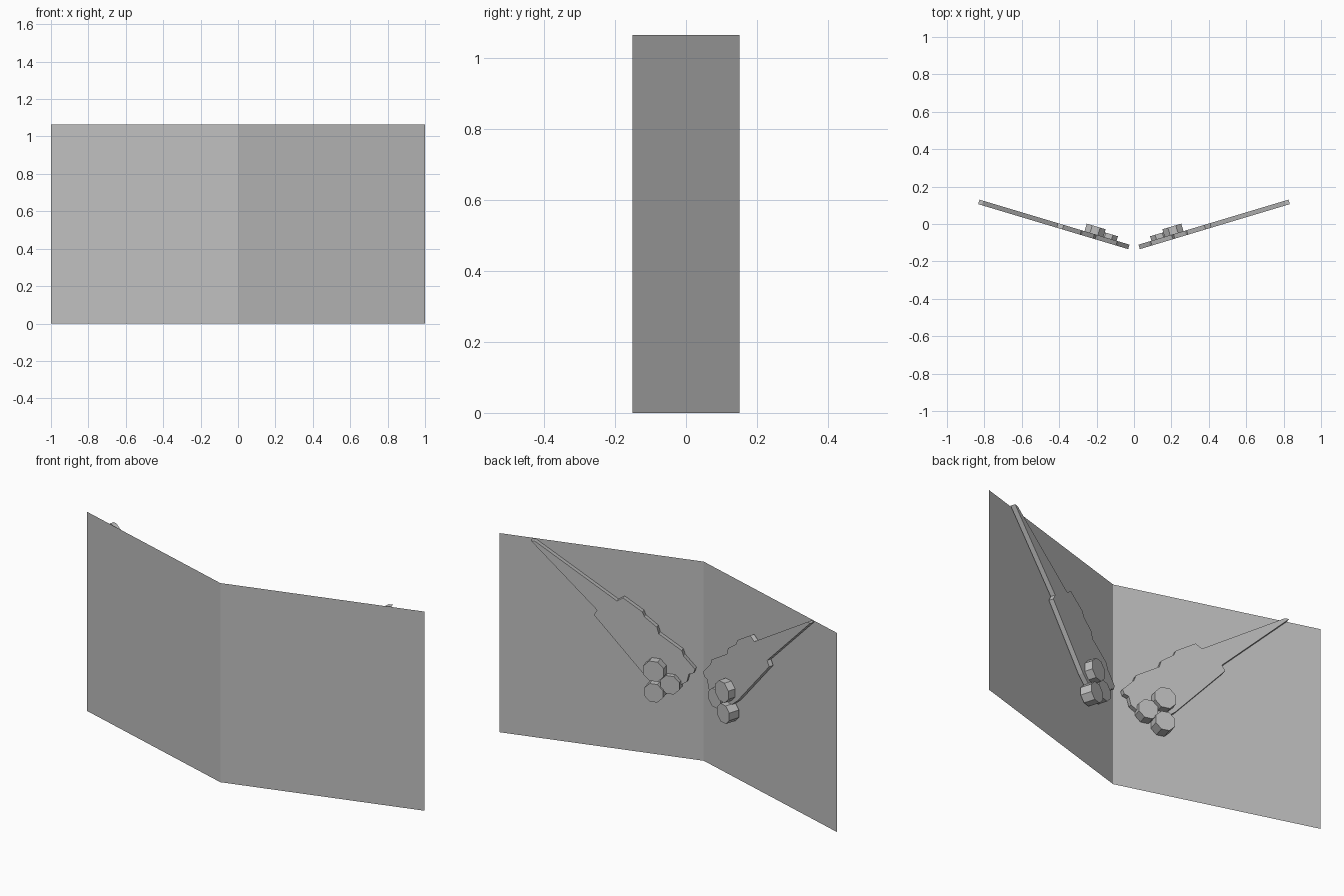
import bpy
import bmesh
import math

HEIGHT = 1.065
DEPTH = 0.15          # the folded panel spans -DEPTH..DEPTH in y
LEAN = math.atan(2 * DEPTH)

cube = bpy.data.objects.get("Cube")
if cube:
    bpy.data.objects.remove(cube, do_unlink=True)

grey = bpy.data.materials.new("plain grey")
grey.use_nodes = True
colour = (0.52, 0.52, 0.52, 1)
grey.diffuse_color = colour
grey.node_tree.nodes["Principled BSDF"].inputs["Base Color"].default_value = colour


def on_panel(x, z, offset):
    """Point at x, z on the left leaf, raised off its back by offset."""
    return (x - math.sin(LEAN) * offset,
            2 * DEPTH * x - DEPTH + math.cos(LEAN) * offset, z)


def finish(name, bm, mirrored=True):
    mesh = bpy.data.meshes.new(name)
    bm.to_mesh(mesh)
    bm.free()
    mesh.materials.append(grey)
    obj = bpy.data.objects.new(name, mesh)
    bpy.context.collection.objects.link(obj)
    if mirrored:
        mod = obj.modifiers.new("other side", 'MIRROR')
        mod.use_mirror_merge = False
    return obj


def slab(name, outline, low, high):
    """Extrude an outline lying on the leaf from one offset to another."""
    bm = bmesh.new()
    bottom = [bm.verts.new(on_panel(x, z, low)) for x, z in outline]
    top = [bm.verts.new(on_panel(x, z, high)) for x, z in outline]
    bm.faces.new(bottom)
    bm.faces.new(top)
    for i in range(len(outline)):
        j = (i + 1) % len(outline)
        bm.faces.new((bottom[i], bottom[j], top[j], top[i]))
    bmesh.ops.recalc_face_normals(bm, faces=bm.faces)
    return finish(name, bm)


def drum(name, x, z, radius, high, sides=8):
    ring = [(x + radius * math.cos(LEAN) * math.cos(a), z + radius * math.sin(a))
            for a in (math.tau * (i + 0.5) / sides for i in range(sides))]
    return slab(name, ring, 0.006, high)


# Thin folded panel
bm = bmesh.new()
fold = [(-1, DEPTH), (0, -DEPTH), (1, DEPTH)]
low = [bm.verts.new((x, y, 0)) for x, y in fold]
high = [bm.verts.new((x, y, HEIGHT)) for x, y in fold]
for i in range(2):
    bm.faces.new((low[i], low[i + 1], high[i + 1], high[i]))
finish("folded_panel", bm, mirrored=False)

# Stepped wing-shaped plate on the back of each leaf
wing = [(0.835, 1.063), (0.815, 1.063), (0.415, 0.805), (0.385, 0.826),
        (0.29, 0.765), (0.28, 0.74), (0.22, 0.695), (0.21, 0.66),
        (0.098, 0.588), (0.088, 0.559), (0.033, 0.498), (0.04, 0.476),
        (0.063, 0.467), (0.073, 0.424), (0.107, 0.401), (0.148, 0.375),
        (0.225, 0.385), (0.288, 0.438), (0.527, 0.713), (0.512, 0.741)]
slab("wing_plate", wing, 0.006, 0.031)

# Three short drums by the inner end of the plate
drum("upper_drum", 0.223, 0.476, 0.057, 0.073)
drum("inner_drum", 0.148, 0.407, 0.052, 0.056)
drum("lower_drum", 0.225, 0.357, 0.052, 0.066)
